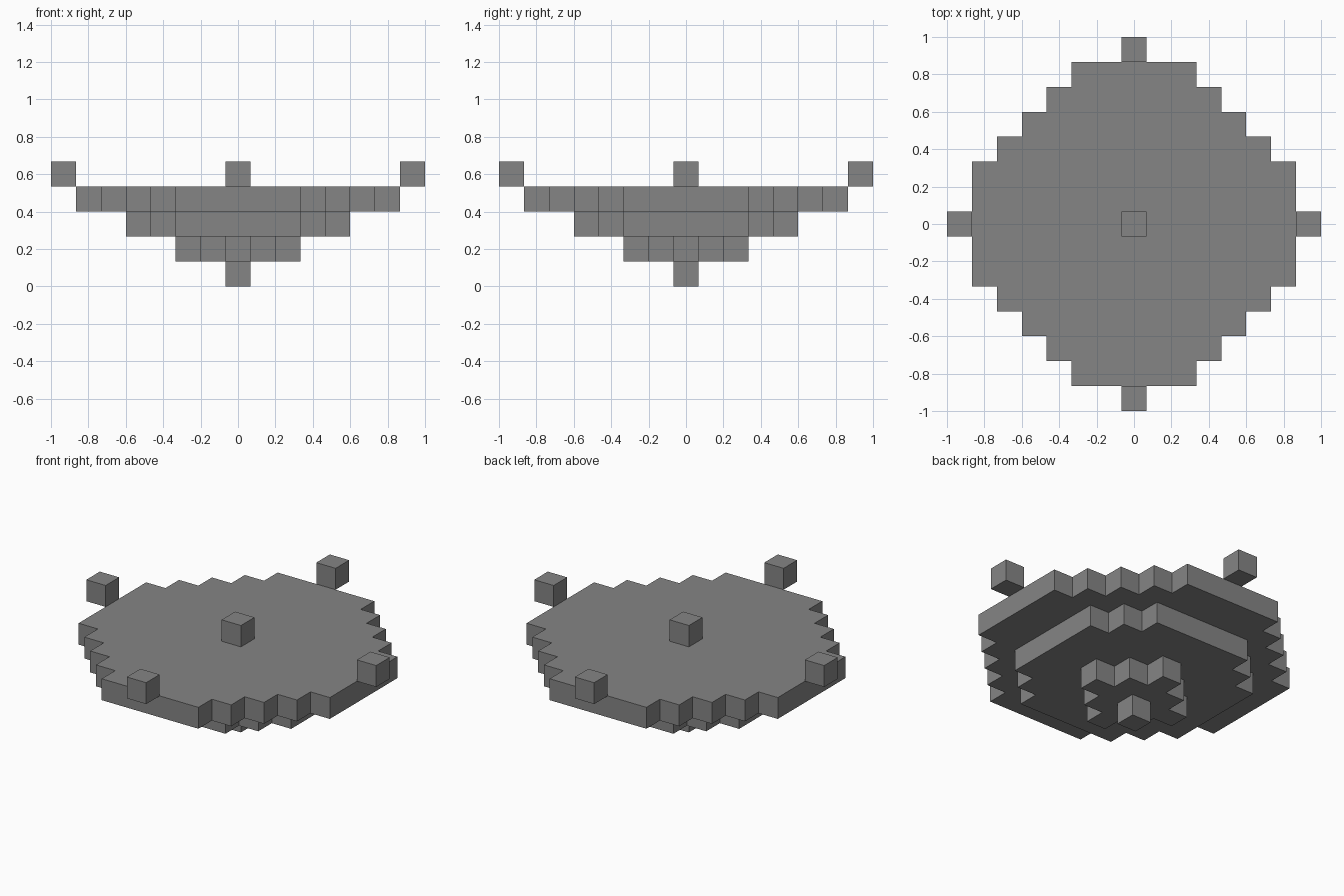
import bpy
import bmesh

cube = bpy.data.objects.get("Cube")
if cube:
    bpy.data.objects.remove(cube, do_unlink=True)

U = 2 / 15  # size of one block

grey = bpy.data.materials.new("mid grey")
grey.use_nodes = True
colour = (0.235, 0.235, 0.235, 1)
grey.diffuse_color = colour
bsdf = next(n for n in grey.node_tree.nodes if n.type == "BSDF_PRINCIPLED")
bsdf.inputs["Base Color"].default_value = colour


def stepped_outline(reach, flat):
    """Outline with four straight sides joined by one-block stair steps."""
    x, y = reach, flat
    quarter = [(x, y)]
    while x > flat:
        x -= 1
        quarter.append((x, y))
        y += 1
        quarter.append((x, y))
    points = []
    for _ in range(4):
        points += quarter
        quarter = [(-b, a) for a, b in quarter]
    return points


def add_layer(name, level, reach, flat, centre=(0, 0)):
    """One-block-high slab of the stepped outline, in block units."""
    bm = bmesh.new()
    verts = [bm.verts.new((x * U, y * U, 0)) for x, y in stepped_outline(reach, flat)]
    base = bm.faces.new(verts)
    result = bmesh.ops.extrude_face_region(bm, geom=[base], use_keep_orig=True)
    top = [g for g in result["geom"] if isinstance(g, bmesh.types.BMVert)]
    bmesh.ops.translate(bm, verts=top, vec=(0, 0, U))
    bmesh.ops.recalc_face_normals(bm, faces=bm.faces)
    mesh = bpy.data.meshes.new(name)
    bm.to_mesh(mesh)
    bm.free()
    mesh.materials.append(grey)
    obj = bpy.data.objects.new(name, mesh)
    obj.location = (centre[0] * U, centre[1] * U, level * U)
    bpy.context.collection.objects.link(obj)


# Bowl of stacked slabs, widening upwards
add_layer("bottom_block", 0, 0.5, 0.5)
add_layer("lower_slab", 1, 2.5, 0.5)
add_layer("middle_slab", 2, 4.5, 2.5)
add_layer("upper_slab", 3, 6.5, 2.5)

# Single blocks on the top: the middle and the four tips
tips = {
    "centre_block": (0, 0),
    "left_block": (7, 0),
    "right_block": (-7, 0),
    "back_block": (0, 7),
    "front_block": (0, -7),
}
for name, centre in tips.items():
    add_layer(name, 4, 0.5, 0.5, centre)
